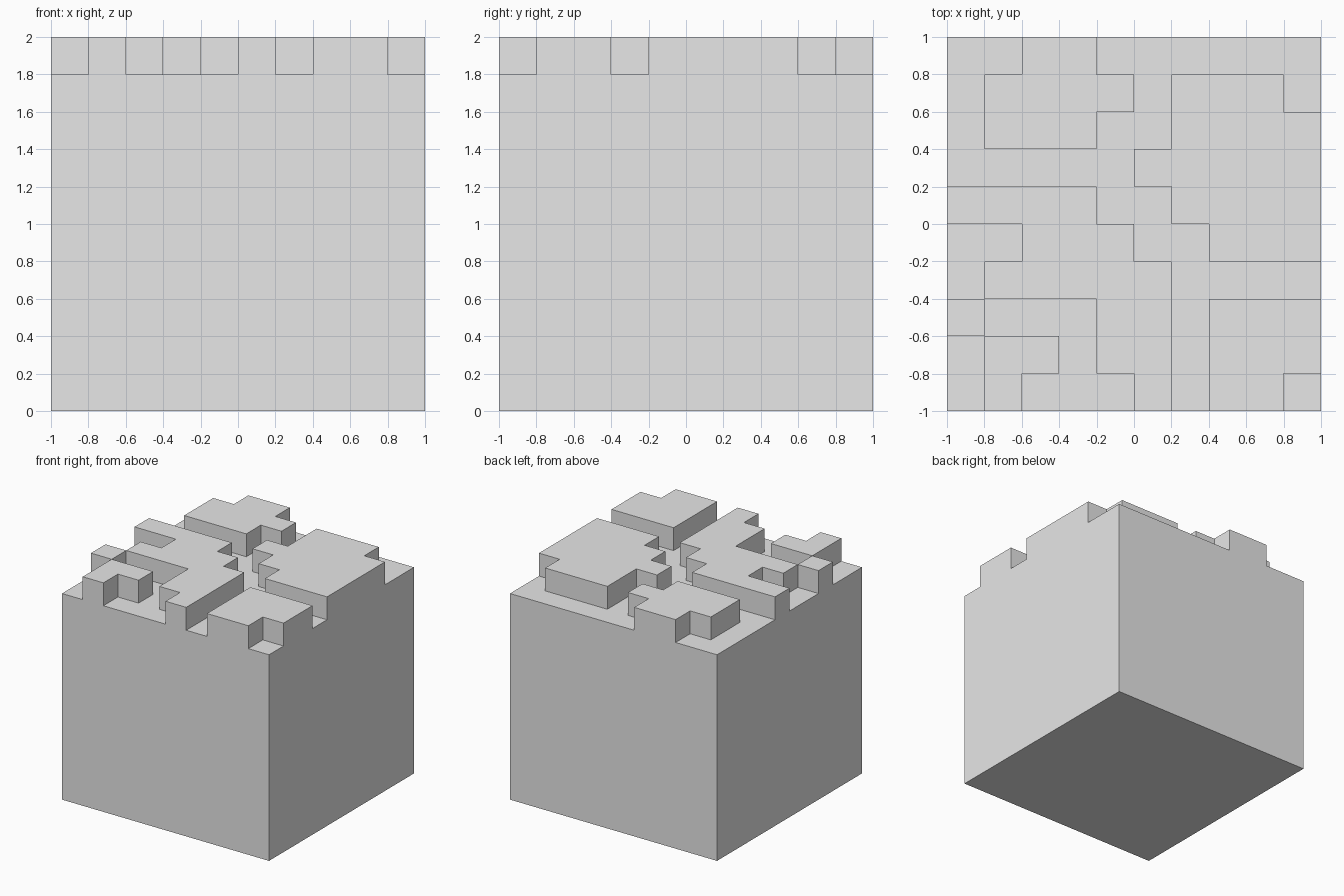
import bpy
import bmesh

old = bpy.data.objects.get("Cube")
if old:
    bpy.data.objects.remove(old, do_unlink=True)

# Raised cells of the top, listed from back to front, left column is -x
PATTERN = [
    "..##......",
    ".####.###.",
    ".###..####",
    ".....#####",
    "####..####",
    "..###..###",
    ".#####....",
    "#...##.###",
    ".##.##.###",
    ".#...#.##.",
]
CELL = 0.2
BASE = 1.8


def raised(face):
    c = face.calc_center_median()
    col = int((c.x + 1) / CELL)
    row = int((1 - c.y) / CELL)
    return PATTERN[row][col] == "#"


grey = bpy.data.materials.new("plain grey")
grey.use_nodes = True
grey.diffuse_color = (0.8, 0.8, 0.8, 1)
grey.node_tree.nodes["Principled BSDF"].inputs["Base Color"].default_value = (0.8, 0.8, 0.8, 1)

bm = bmesh.new()

# Gridded top of the block
bmesh.ops.create_grid(bm, x_segments=10, y_segments=10, size=1)
bmesh.ops.translate(bm, verts=bm.verts, vec=(0, 0, BASE))
raised_faces = [f for f in bm.faces if raised(f)]

# Side walls and bottom
rim = [e for e in bm.edges if e.is_boundary]
walls = bmesh.ops.extrude_edge_only(bm, edges=rim)["geom"]
bmesh.ops.translate(bm, verts=[g for g in walls if isinstance(g, bmesh.types.BMVert)],
                    vec=(0, 0, -BASE))
bmesh.ops.contextual_create(bm, geom=[e for e in bm.edges if e.is_boundary])

# Raised plateaus
plateaus = bmesh.ops.extrude_face_region(bm, geom=raised_faces)["geom"]
bmesh.ops.translate(bm, verts=[g for g in plateaus if isinstance(g, bmesh.types.BMVert)],
                    vec=(0, 0, CELL))

# Merge flat neighbours into clean faces
bmesh.ops.recalc_face_normals(bm, faces=bm.faces)
bmesh.ops.dissolve_limit(bm, angle_limit=0.02, verts=bm.verts, edges=bm.edges)

mesh = bpy.data.meshes.new("stepped_block")
bm.to_mesh(mesh)
bm.free()
mesh.materials.append(grey)
block = bpy.data.objects.new("stepped_block", mesh)
bpy.context.collection.objects.link(block)
